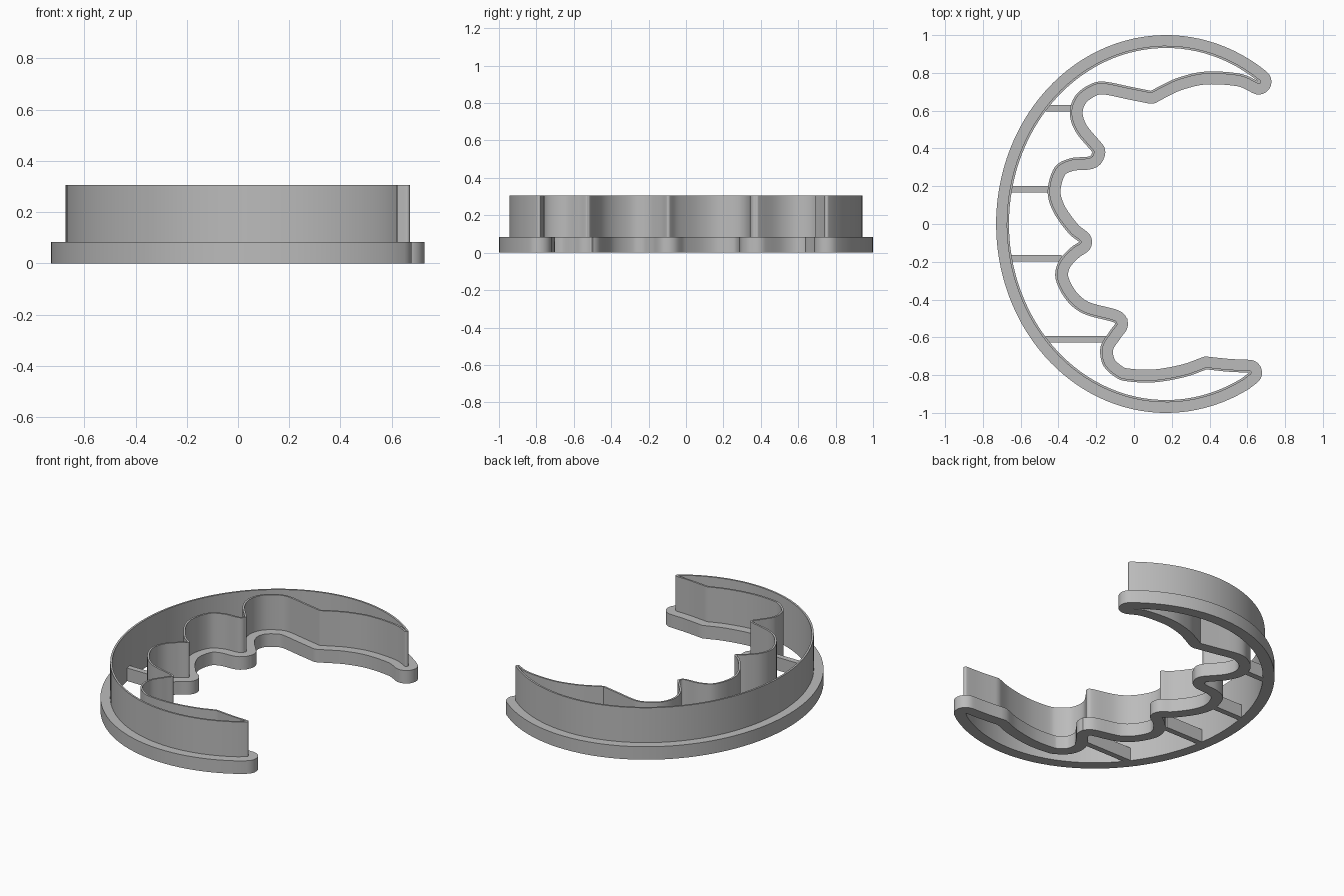
import bpy, bmesh
from math import acos, atan2, cos, sin, pi, radians, sqrt
from mathutils import Vector

if "Cube" in bpy.data.objects:
    bpy.data.objects.remove(bpy.data.objects["Cube"])

grey = bpy.data.materials.new("plain grey")
grey.use_nodes = True
colour = (0.5, 0.5, 0.5, 1)
grey.diffuse_color = colour
grey.node_tree.nodes["Principled BSDF"].inputs["Base Color"].default_value = colour

BASE_H, TOP_H = 0.083, 0.305
BLADE_W, FLANGE_W = 0.012, 0.068
CX, RX, RY = 0.17, 0.832, 0.932

# Scalloped edge, lower tip to upper tip, one list per scallop between cusps
SCALLOPS = [
    [(.61, -.787), (.5, -.782), (.384, -.77)],
    [(.384, -.77), (.27, -.81), (.11, -.838), (-.035, -.833), (-.1, -.81),
     (-.165, -.745), (-.177, -.65), (-.13, -.57), (-.1, -.53)],
    [(-.1, -.53), (-.12, -.516), (-.27, -.474), (-.36, -.4), (-.415, -.29),
     (-.4, -.2), (-.34, -.13), (-.29, -.095)],
    [(-.29, -.095), (-.35, -.045), (-.43, .07), (-.457, .18), (-.42, .3),
     (-.34, .347), (-.24, .357), (-.22, .38)],
    [(-.22, .38), (-.31, .49), (-.34, .59), (-.31, .68), (-.235, .738),
     (-.16, .754), (-.02, .727), (.09, .705)],
    [(.09, .705), (.15, .737), (.24, .777), (.38, .807), (.56, .796), (.66, .755)],
]


def spline(points, steps=6):
    """Catmull-Rom samples through the points, leaving out the last one."""
    pts = [Vector(p) for p in points]
    pts = [2 * pts[0] - pts[1]] + pts + [2 * pts[-1] - pts[-2]]
    out = []
    for a, b, c, d in zip(pts, pts[1:], pts[2:], pts[3:]):
        for i in range(steps):
            t = i / steps
            out.append(b + (c - a) * t / 2 + (2 * a - 5 * b + 4 * c - d) * t * t / 2
                       + (3 * b - a - 3 * c + d) * t ** 3 / 2)
    return out


def outline():
    """Crescent outline, counter-clockwise from the upper tip."""
    start = acos((.66 - CX) / RX)
    end = 2 * pi - acos((.61 - CX) / RX)
    n = 80
    pts = []
    for i in range(n):
        a = start + (end - start) * i / n
        pts.append(Vector((CX + RX * cos(a), RY * sin(a))))
    for scallop in SCALLOPS:
        pts += spline(scallop)
    return pts


def offset(pts, dist, arc=10):
    """Move the outline outwards, with rounded joins at the cusps."""
    ring = []
    for i, p in enumerate(pts):
        d1 = (p - pts[i - 1]).normalized()
        d2 = (pts[(i + 1) % len(pts)] - p).normalized()
        turn = atan2(d1.x * d2.y - d1.y * d2.x, d1.dot(d2))
        n1, n2 = Vector((d1.y, -d1.x)), Vector((d2.y, -d2.x))
        if turn > 0.55:
            a = atan2(n1.y, n1.x)
            for k in range(arc + 1):
                b = a + turn * k / arc
                ring.append(p + dist * Vector((cos(b), sin(b))))
        else:
            ring.append(p + dist * (n1 + n2) / (1 + n1.dot(n2)))
    return ring


def band(name, width, z0, z1):
    """Closed band of a given width around the crescent outline."""
    pts = outline()
    inner, outer = offset(pts, 0), offset(pts, width)
    bm = bmesh.new()
    rings = [[bm.verts.new((p.x, p.y, z)) for p in ring]
             for ring, z in ((inner, z0), (outer, z0), (outer, z1), (inner, z1))]
    n = len(inner)
    for k in range(4):
        a, b = rings[k], rings[(k + 1) % 4]
        for i in range(n):
            j = (i + 1) % n
            bm.faces.new((a[i], b[i], b[j], a[j]))
    bmesh.ops.remove_doubles(bm, verts=bm.verts, dist=1e-5)
    bmesh.ops.recalc_face_normals(bm, faces=bm.faces)
    mesh = bpy.data.meshes.new(name)
    bm.to_mesh(mesh)
    bm.free()
    obj = bpy.data.objects.new(name, mesh)
    bpy.context.collection.objects.link(obj)
    mesh.materials.append(grey)
    bpy.ops.object.select_all(action="DESELECT")
    obj.select_set(True)
    bpy.context.view_layer.objects.active = obj
    bpy.ops.object.shade_smooth_by_angle(angle=radians(30))


# Wide grip at the bottom and thin cutting wall above it
band("base_flange", FLANGE_W, 0, BASE_H)
band("cutting_wall", BLADE_W, BASE_H, TOP_H)

# Cross bars joining the arc to the scallops
for y, right in ((.613, -.33), (.184, -.45), (-.181, -.385), (-.61, -.145)):
    left = CX - RX * sqrt(1 - (y / RY) ** 2) - .01
    bpy.ops.mesh.primitive_cube_add(size=1, location=((left + right) / 2, y, BASE_H / 2))
    bar = bpy.context.object
    bar.name = "cross_bar"
    bar.scale = (right - left, .036, BASE_H)
    bar.data.materials.append(grey)
